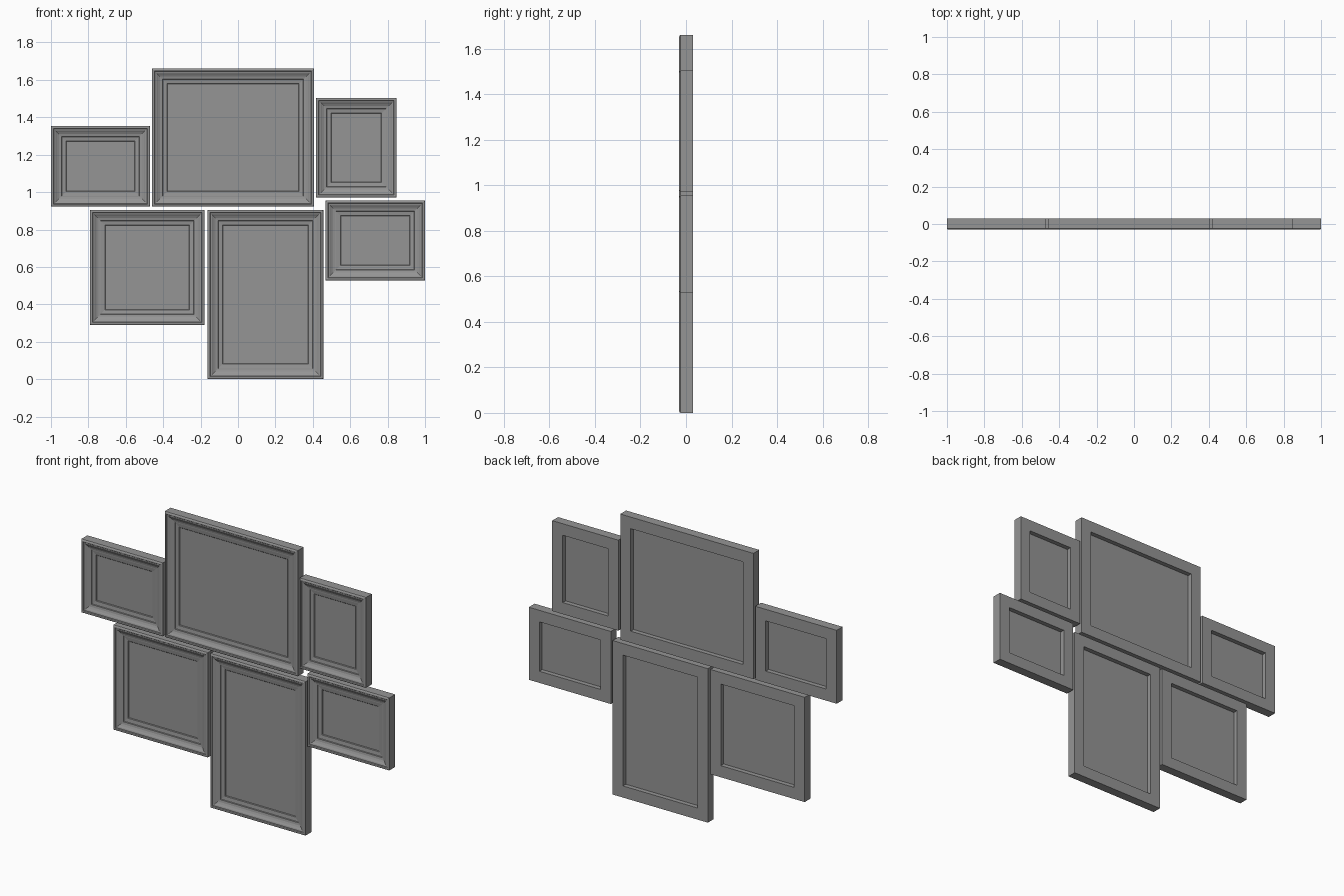
import bpy, bmesh

if "Cube" in bpy.data.objects:
    bpy.data.objects.remove(bpy.data.objects["Cube"])

# Moulding cross-section: (distance in from outer edge, depth y), closed loop
PROFILE = [(0.0, 0.03), (0.0, -0.024), (0.003, -0.028), (0.008, -0.03),
           (0.013, -0.029), (0.016, -0.025), (0.02, -0.025), (0.025, -0.023),
           (0.032, -0.018), (0.042, -0.013), (0.052, -0.011), (0.056, -0.011),
           (0.058, -0.007), (0.08, -0.004), (0.083, -0.001), (0.083, 0.003),
           (0.068, 0.003), (0.068, 0.03)]

# Frames: name, x min, x max, z min, z max
FRAMES = [("small_left", -1.0, -0.471, 0.922, 1.353),
          ("large_top", -0.459, 0.406, 0.922, 1.66),
          ("small_tall", 0.418, 0.848, 0.972, 1.503),
          ("square", -0.792, -0.179, 0.289, 0.904),
          ("large_tall", -0.163, 0.456, 0.0, 0.904),
          ("small_right", 0.467, 1.0, 0.528, 0.954)]

# Dark grey finish
GREY = bpy.data.materials.new("dark_grey")
GREY.diffuse_color = (0.3, 0.3, 0.3, 1)
GREY.use_nodes = True
GREY.node_tree.nodes["Principled BSDF"].inputs["Base Color"].default_value = GREY.diffuse_color


def make_object(name, bm):
    bmesh.ops.recalc_face_normals(bm, faces=bm.faces)
    # Keep the mitre joints as separate lengths of moulding
    bmesh.ops.split_edges(bm, edges=[e for e in bm.edges if e.tag])
    mesh = bpy.data.meshes.new(name)
    bm.to_mesh(mesh)
    bm.free()
    mesh.materials.append(GREY)
    obj = bpy.data.objects.new(name, mesh)
    bpy.context.collection.objects.link(obj)
    return obj


def moulding(name, x0, x1, z0, z1):
    # Mitred frame: the profile swept round the four corners
    bm = bmesh.new()
    rings = [[bm.verts.new(p) for p in ((x0 + u, y, z0 + u), (x1 - u, y, z0 + u),
                                        (x1 - u, y, z1 - u), (x0 + u, y, z1 - u))]
             for u, y in PROFILE]
    for a, b in zip(rings, rings[1:] + rings[:1]):
        for i in range(4):
            j = (i + 1) % 4
            bm.faces.new((a[i], a[j], b[j], b[i]))
        for i in range(4):
            bm.edges.get((a[i], b[i])).tag = True
    make_object(name + "_frame", bm)


def picture(name, x0, x1, z0, z1):
    # Thin panel held in the rebate behind the frame's inner lip
    u = 0.07
    bm = bmesh.new()
    bmesh.ops.create_cube(bm, size=1)
    for v in bm.verts:
        v.co = (x0 + u if v.co.x < 0 else x1 - u,
                0.001 if v.co.y < 0 else 0.005,
                z0 + u if v.co.z < 0 else z1 - u)
    for e in bm.edges:
        e.tag = False
    make_object(name + "_picture", bm)


for frame in FRAMES:
    moulding(*frame)
    picture(*frame)
